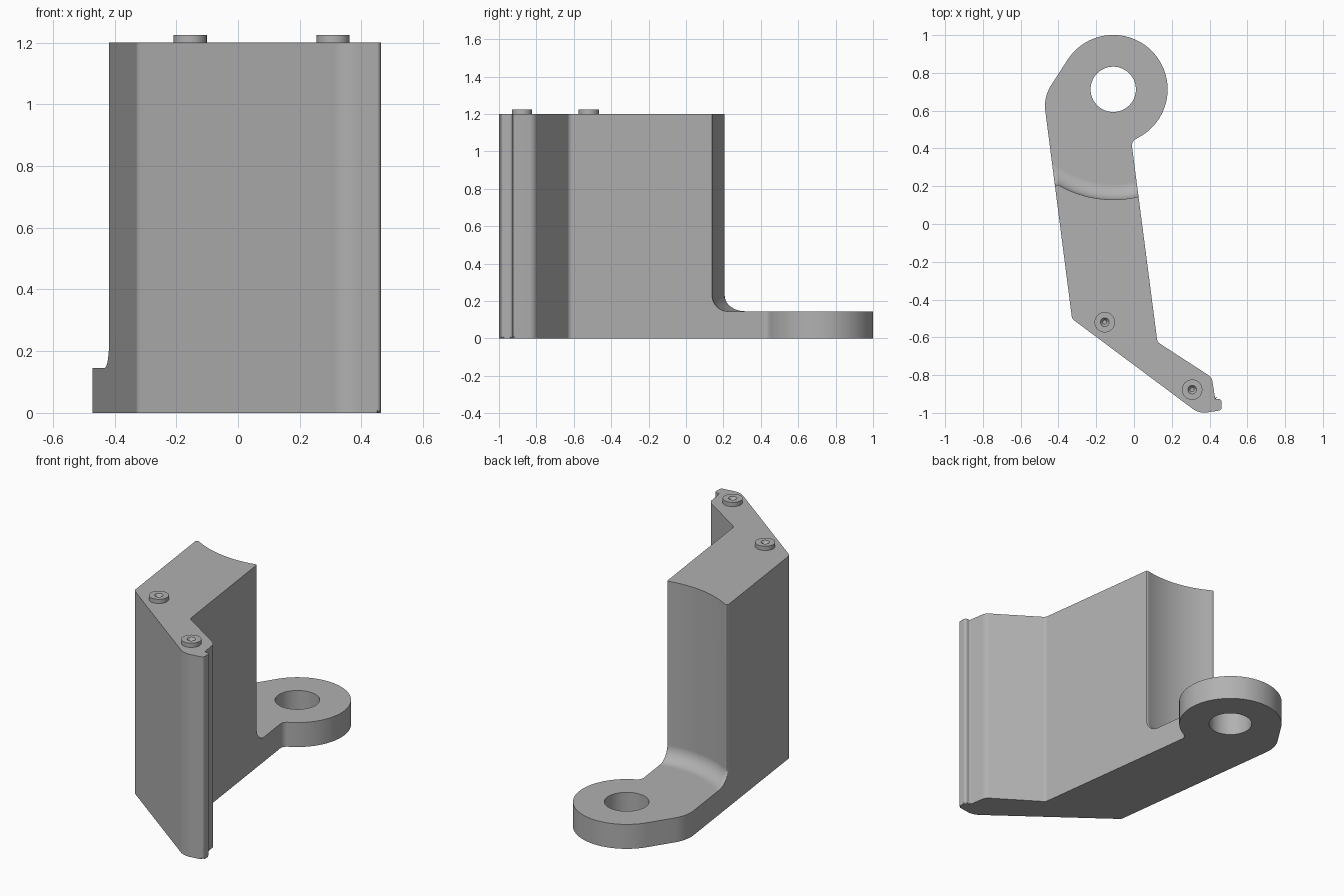
import bpy, bmesh
from math import sin, cos, tan, pi, radians, sqrt
from mathutils import Vector

if "Cube" in bpy.data.objects:
    bpy.data.objects.remove(bpy.data.objects["Cube"])

EYE = Vector((-0.11, 0.713))      # centre of the lug hole
TOP, PLATE = 1.2, 0.145           # wall height, lug thickness

grey = bpy.data.materials.new("plain grey")
grey.use_nodes = True
grey.diffuse_color = (0.44, 0.44, 0.44, 1)
grey.node_tree.nodes["Principled BSDF"].inputs["Base Color"].default_value = grey.diffuse_color


def make(name, bm):
    bmesh.ops.recalc_face_normals(bm, faces=bm.faces)
    mesh = bpy.data.meshes.new(name)
    bm.to_mesh(mesh)
    bm.free()
    mesh.materials.append(grey)
    ob = bpy.data.objects.new(name, mesh)
    bpy.context.collection.objects.link(ob)
    return ob


def activate(ob):
    bpy.ops.object.select_all(action='DESELECT')
    ob.select_set(True)
    bpy.context.view_layer.objects.active = ob


def loft(rings, cap=True):
    """Skin a stack of (points, z) rings with equal point counts."""
    bm = bmesh.new()
    rows = [[bm.verts.new((p[0], p[1], z)) for p in pts] for pts, z in rings]
    for a, b in zip(rows, rows[1:]):
        for i in range(len(a)):
            j = (i + 1) % len(a)
            bm.faces.new((a[i], a[j], b[j], b[i]))
    if cap:
        bm.faces.new(rows[0][::-1])
        bm.faces.new(rows[-1])
    return bm


def circle(c, r, n, start=0, sweep=2 * pi, closed=False):
    steps = n - 1 if closed else n
    return [c + r * Vector((cos(start + sweep * i / steps), sin(start + sweep * i / steps)))
            for i in range(n)]


def round_corner(prev, p, nxt, r, n=8):
    """Arc of radius r that replaces the corner p."""
    a, b = (prev - p).normalized(), (nxt - p).normalized()
    half = a.angle(b) / 2
    c = p + (a + b).normalized() * r / sin(half)
    s, e = p + a * r / tan(half) - c, p + b * r / tan(half) - c
    full = s.angle(e)
    return [c + s * (sin((1 - i / n) * full) / sin(full)) + e * (sin(i / n * full) / sin(full))
            for i in range(n + 1)]


def cut(ob, cutter):
    cutter.hide_render = True
    mod = ob.modifiers.new("cut", 'BOOLEAN')
    mod.operation, mod.solver, mod.object = 'DIFFERENCE', 'EXACT', cutter
    activate(ob)
    bpy.ops.object.modifier_apply(modifier=mod.name)
    bpy.data.objects.remove(cutter)


def smooth(ob):
    activate(ob)
    bpy.ops.object.shade_smooth_by_angle(angle=radians(32))
    mod = ob.modifiers.new("even shading", 'WEIGHTED_NORMAL')
    mod.keep_sharp = True


# Plan outline: lug arc, then rounded corners down the left side and back up the right
lug = circle(EYE, 0.288, 56, radians(-61), radians(208), closed=True)
corners = [(-0.479, 0.672, 0.2), (-0.328, -0.502, 0.03), (0.345, -1.004, 0.1),
           (0.463, -0.986, 0.015), (0.463, -0.926, 0.015), (0.430, -0.926, 0.006),
           (0.412, -0.812, 0.05), (0.124, -0.625, 0.03), (-0.014, 0.437, 0.04)]
chain = [lug[-1]] + [Vector(c[:2]) for c in corners] + [lug[0]]
outline = list(lug)
for k, c in enumerate(corners, 1):
    outline += round_corner(chain[k - 1], chain[k], chain[k + 1], c[2])

# Bracket body with a softened bottom rim
bm = loft([(outline, 0), (outline, TOP)])
rim = [e for e in bm.edges if all(v.co.z < 0.001 for v in e.verts)]
bmesh.ops.bevel(bm, geom=rim, offset=0.012, segments=3, profile=0.5,
                affect='EDGES', clamp_overlap=False)
body = make("bracket_body", bm)


def side_hit(r, a, b):
    """Lower crossing of a side line with the circle of radius r round the eye."""
    d = (b - a).normalized()
    m = (EYE - a).dot(d)
    h = (a + d * m - EYE).length
    t = m - sqrt(r * r - h * h)
    return a + d * t, d


def clearance(r):
    """Space behind the wall: concave arc with rounded-over ends."""
    ends = []
    for lo, hi, size, sign in ((chain[2], chain[1], 0.035, 1), (chain[8], chain[9], 0.012, -1)):
        p, d = side_hit(r, lo, hi)
        v = p - EYE
        ang = math_angle(v) + sign * size / r
        q = EYE + r * Vector((cos(ang), sin(ang)))
        out = Vector((-0.003 * sign, 0))
        s = p - d * size + out
        ends.append(([s * (1 - t) ** 2 + p * 2 * t * (1 - t) + q * t * t
                      for t in (i / 6 for i in range(7))], ang))
    (left, a0), (right, a1) = ends
    arc = circle(EYE, r, 26, a0, a1 - a0, closed=True)[1:-1]
    ring = left + arc + right[::-1]
    return [Vector((-1, 1.3)), Vector((-1, ring[0].y))] + ring + \
           [Vector((1, ring[-1].y)), Vector((1, 1.3))]


def math_angle(v):
    return -Vector((1, 0)).angle(v) if v.y < 0 else Vector((1, 0)).angle(v)


# Remove the space above the lug, leaving a cove at the foot of the wall
R, COVE = 0.584, 0.085
rings = []
for i in range(11):
    a = pi / 2 * i / 10
    rings.append((clearance(R - COVE + COVE * sin(a)), PLATE + COVE * (1 - cos(a))))
rings.append((clearance(R), TOP + 0.2))
cut(body, make("wall_clearance", loft(rings)))

# Lug hole
hole = circle(EYE, 0.12, 56)
cut(body, make("lug_hole", loft([(hole, -0.1), (hole, 0.4)])))
smooth(body)

# Two round locating studs with small tapered sockets
for name, x, y in (("right_stud", -0.155, -0.52), ("left_stud", 0.308, -0.877)):
    c = Vector((x, y))
    profile = [(0.054, TOP - 0.01), (0.054, 1.225), (0.023, 1.225), (0.011, 1.208)]
    smooth(make(name, loft([(circle(c, r, 32), z) for r, z in profile])))
